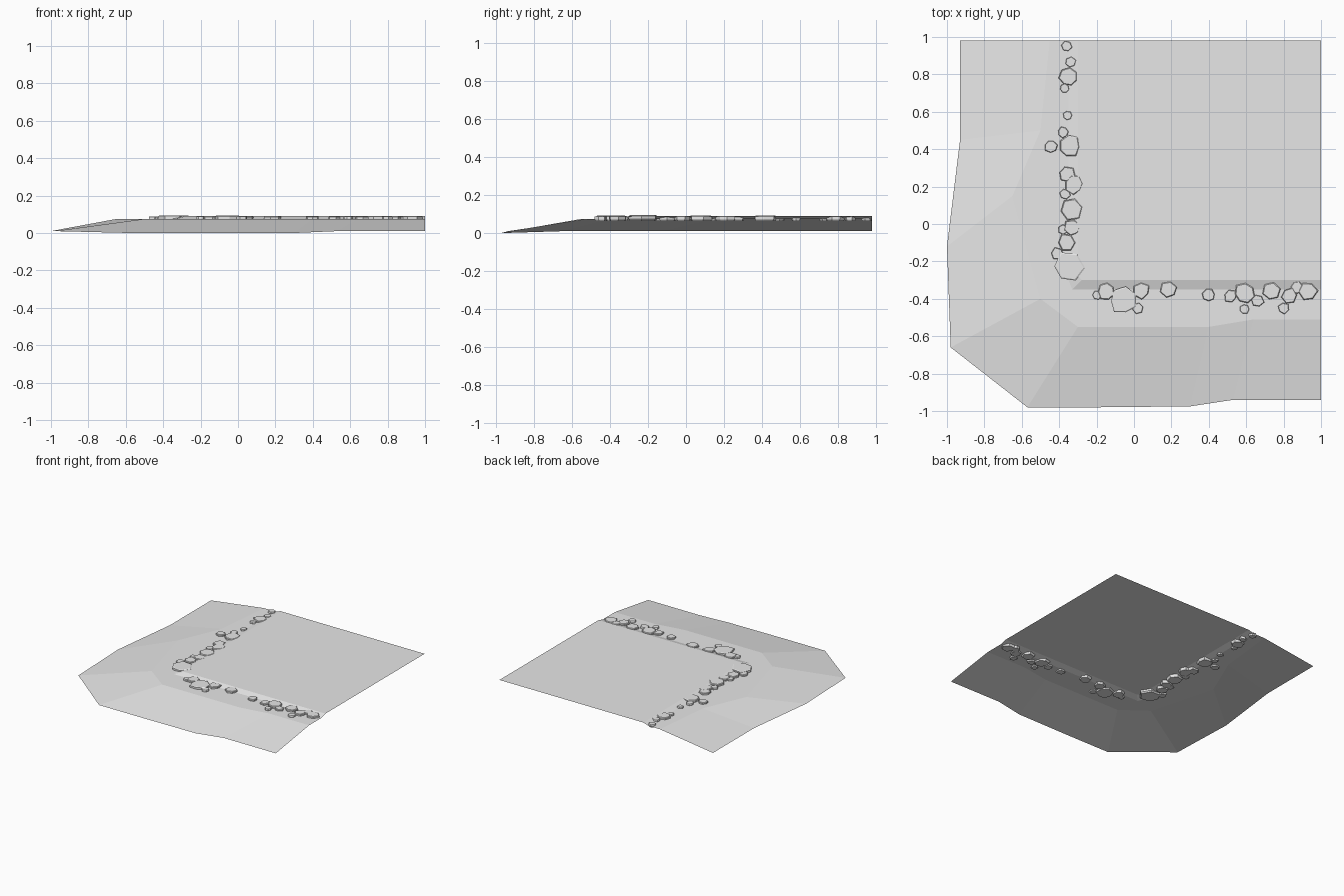
import bpy
import bmesh
import math
import random

if "Cube" in bpy.data.objects:
    bpy.data.objects.remove(bpy.data.objects["Cube"])

random.seed(4)

stone_grey = bpy.data.materials.new("stone_grey")
stone_grey.use_nodes = True
stone_grey.diffuse_color = (0.8, 0.8, 0.8, 1)
stone_grey.node_tree.nodes["Principled BSDF"].inputs["Base Color"].default_value = (0.8, 0.8, 0.8, 1)


def add_object(name, bm):
    mesh = bpy.data.meshes.new(name)
    bm.to_mesh(mesh)
    bm.free()
    mesh.materials.append(stone_grey)
    obj = bpy.data.objects.new(name, mesh)
    bpy.context.collection.objects.link(obj)
    return obj


def loft(bm, rings):
    """Bridge equal-length open rings, outermost first, facing up."""
    rows = [[bm.verts.new(p) for p in ring] for ring in rings]
    for a, b in zip(rows, rows[1:]):
        for i in range(len(a) - 1):
            bm.faces.new((a[i], a[i + 1], b[i + 1], b[i]))
    return rows


# Sloping bank: ground edge, crest and foot of the step
RIM, TOP, BACK = 0.075, 0.09, 0.98
ground = [(-0.93, BACK), (-0.93, 0.45), (-1, -0.12), (-0.98, -0.66), (-0.57, -0.98),
          (-0.2, -0.98), (0.3, -0.975), (0.53, -0.94), (1, -0.94)]
crest = [(-0.45, BACK), (-0.5, 0.5), (-0.65, 0.15), (-0.5, -0.4), (-0.3, -0.55),
         (-0.1, -0.55), (0.4, -0.55), (0.64, -0.51), (1, -0.51)]
foot = [(-0.35, BACK), (-0.35, 0.5), (-0.35, 0.1), (-0.35, -0.3), (-0.33, -0.35),
        (-0.1, -0.35), (0.4, -0.35), (0.64, -0.35), (1, -0.35)]
bm = bmesh.new()
loft(bm, [[(x, y, 0 if y < -0.97 else 0.01) for x, y in ground],
          [(x, y, RIM) for x, y in crest],
          [(x, y, RIM) for x, y in foot]])
add_object("sloping_bank", bm)

# Raised plateau with its small bevelled step
bm = bmesh.new()
step = [(-0.35, BACK), (-0.35, -0.3), (-0.33, -0.35), (1, -0.35)]
edge = [(-0.3, BACK), (-0.3, -0.28), (-0.28, -0.3), (1, -0.3)]
rows = loft(bm, [[(x, y, RIM) for x, y in step], [(x, y, TOP) for x, y in edge]])
bm.faces.new(rows[1] + [bm.verts.new((1, BACK, TOP))])
add_object("plateau", bm)

# Flat stones: x, y, radius
left_stones = [
    (-.36, .95, .03), (-.34, .865, .03), (-.35, .785, .05), (-.37, .725, .025),
    (-.355, .58, .025), (-.38, .49, .03), (-.345, .415, .06), (-.445, .415, .035),
    (-.36, .265, .045), (-.32, .21, .05), (-.37, .16, .03), (-.335, .08, .06),
    (-.38, -.03, .03), (-.33, -.02, .045), (-.41, -.16, .035), (-.36, -.1, .05),
    (-.35, -.23, .08)]
front_stones = [
    (-.2, -.38, .025), (-.15, -.36, .045), (-.06, -.41, .07), (.02, -.45, .03),
    (.04, -.355, .045), (.185, -.35, .045), (.4, -.38, .035), (.515, -.385, .035),
    (.59, -.37, .055), (.59, -.455, .025), (.66, -.41, .035), (.735, -.36, .05),
    (.83, -.385, .045), (.8, -.45, .03), (.87, -.34, .035), (.93, -.36, .05)]


def add_stones(name, stones):
    bm = bmesh.new()
    for x, y, r in stones:
        sides = random.choice((6, 7))
        turn = random.random() * math.tau
        spread = [random.uniform(0.88, 1.12) for _ in range(sides)]
        top = RIM + 0.01 + r * 0.12
        layers = []
        for z, scale in ((RIM - 0.01, 0.9), (RIM, 1), (top - 0.004, 1), (top, 0.9)):
            layers.append([bm.verts.new((
                x + r * scale * s * math.cos(turn + i * math.tau / sides),
                y + r * scale * s * math.sin(turn + i * math.tau / sides), z))
                for i, s in enumerate(spread)])
        bm.faces.new(layers[0][::-1])
        bm.faces.new(layers[-1])
        for a, b in zip(layers, layers[1:]):
            for i in range(sides):
                j = (i + 1) % sides
                bm.faces.new((a[i], a[j], b[j], b[i]))
    add_object(name, bm)


add_stones("left_row_stones", left_stones)
add_stones("front_row_stones", front_stones)
